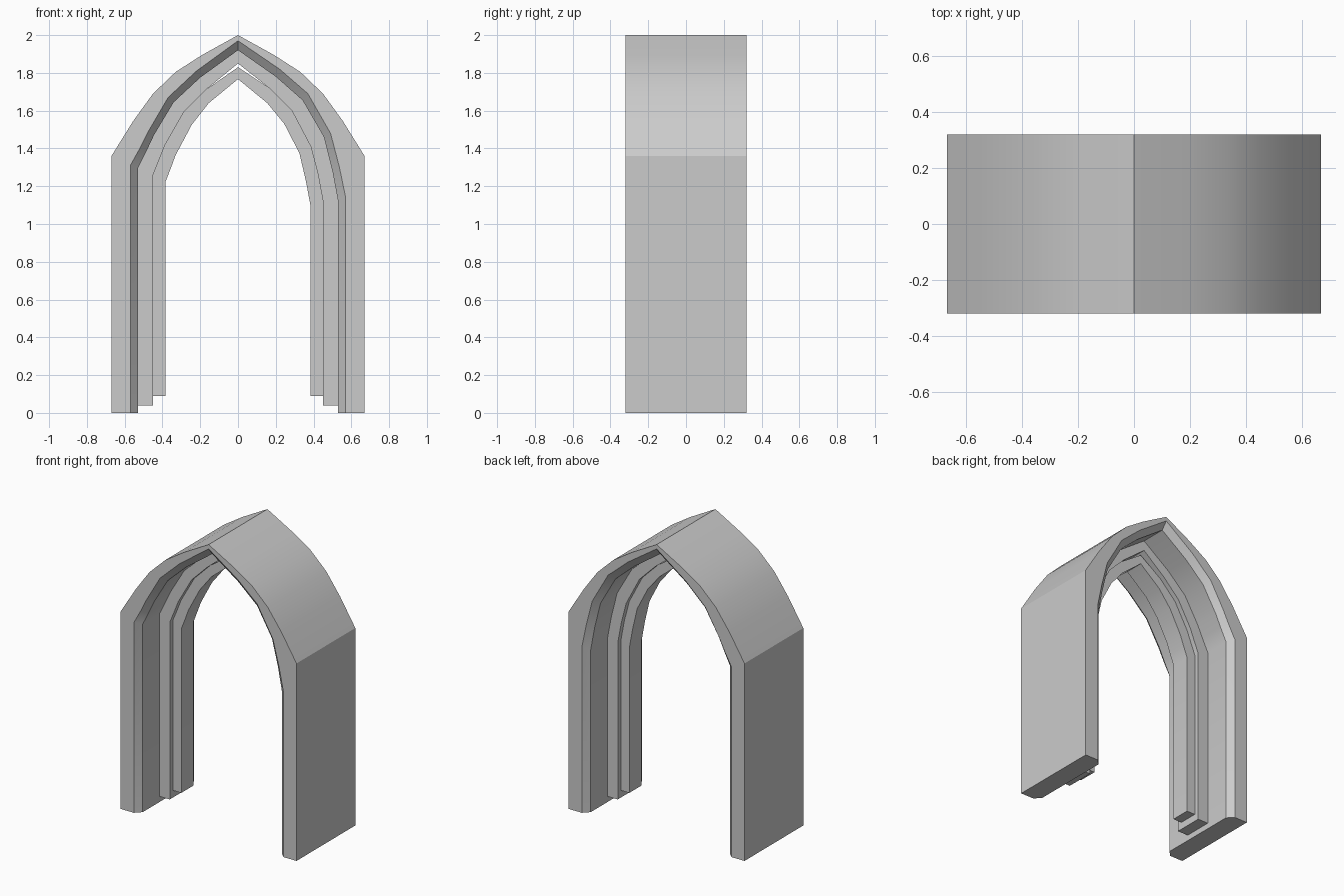
import bpy, bmesh
from math import radians

if "Cube" in bpy.data.objects:
    bpy.data.objects.remove(bpy.data.objects["Cube"])


def curve(left, right, apex):
    """Arch line from left spring to right spring; the legs are added by loft."""
    return [(-x, z) for x, z in left] + [(0, apex)] + list(reversed(right))


def loft(name, section, base):
    """Join arch lines, each placed at its own depth, into one closed solid."""
    bm = bmesh.new()
    lines = []
    for pts, y in section:
        full = [(pts[0][0], base)] + pts + [(pts[-1][0], base)]
        lines.append([bm.verts.new((x, y, z)) for x, z in full])
    n = len(lines)
    for k in range(n):
        a, b = lines[k], lines[(k + 1) % n]
        for i in range(len(a) - 1):
            bm.faces.new((a[i], a[i + 1], b[i + 1], b[i]))
    for end in (0, -1):
        bm.faces.new([line[end] for line in lines])
    bmesh.ops.recalc_face_normals(bm, faces=bm.faces)
    mesh = bpy.data.meshes.new(name)
    bm.to_mesh(mesh)
    bm.free()
    ob = bpy.data.objects.new(name, mesh)
    bpy.context.collection.objects.link(ob)
    bpy.ops.object.select_all(action='DESELECT')
    ob.select_set(True)
    bpy.context.view_layer.objects.active = ob
    bpy.ops.object.shade_smooth_by_angle(angle=radians(30))
    return ob


# Arch lines, outermost to innermost (the right spring sits lower inside)
outer_half = [(.67, 1.36), (.555, 1.545), (.45, 1.69), (.33, 1.805), (.19, 1.895)]
outer = curve(outer_half, outer_half, 2.0)

face_edge = curve(
    [(.57, 1.31), (.52, 1.40), (.475, 1.49), (.37, 1.67), (.22, 1.81)],
    [(.57, 1.14), (.537, 1.30), (.49, 1.48), (.37, 1.69), (.22, 1.82)], 1.97)

jamb = curve(
    [(.53, 1.295), (.485, 1.385), (.445, 1.47), (.34, 1.645), (.20, 1.775)],
    [(.53, 1.12), (.50, 1.28), (.455, 1.46), (.342, 1.655), (.20, 1.78)], 1.92)

mid_left = [(.45, 1.26), (.417, 1.34), (.385, 1.42), (.285, 1.595), (.165, 1.715)]
mid_right = [(.45, 1.12), (.423, 1.265), (.385, 1.41), (.285, 1.60), (.165, 1.72)]
mid_edge = curve(mid_left, mid_right, 1.85)
inner_back = curve(mid_left, mid_right, 1.83)

inner_edge = curve(
    [(.385, 1.22), (.357, 1.292), (.33, 1.365), (.245, 1.525), (.155, 1.64)],
    [(.385, 1.09), (.36, 1.225), (.325, 1.375), (.245, 1.53), (.155, 1.64)], 1.767)

# Main arch with chamfered front and back inner edges
loft("arch_surround", [(outer, -.32), (outer, .32), (face_edge, .32),
                       (jamb, .28), (jamb, -.28), (face_edge, -.32)], 0)

# Two stepped ribs inside the opening
loft("middle_rib", [(jamb, -.10), (jamb, .10), (mid_edge, .10), (mid_edge, -.10)], .04)
loft("inner_rib", [(inner_back, -.067), (inner_back, .067),
                   (inner_edge, .067), (inner_edge, -.067)], .09)
